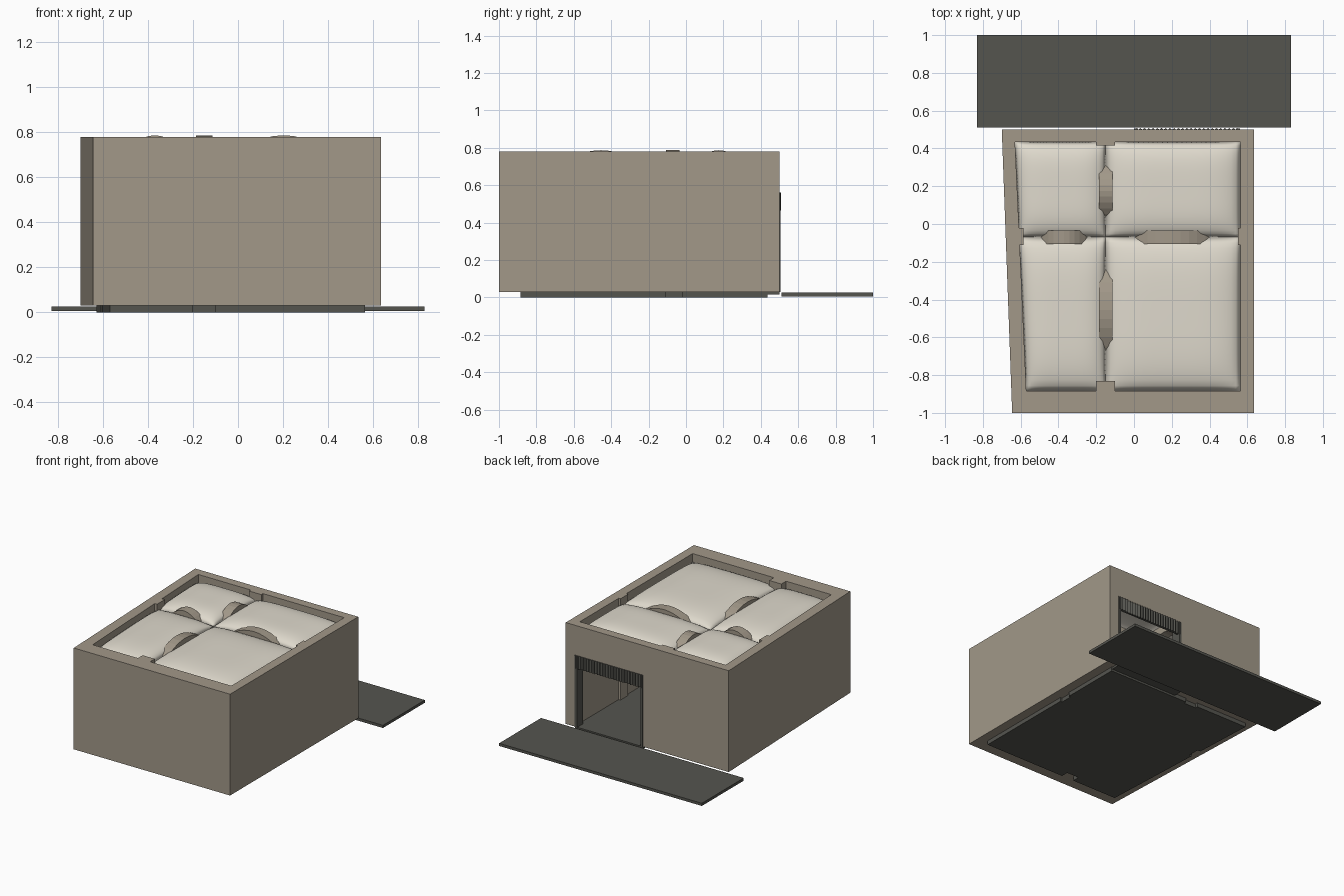
import bpy, bmesh
from mathutils import Vector

cube = bpy.data.objects.get("Cube")
if cube:
    bpy.data.objects.remove(cube, do_unlink=True)


def material(name, r, g, b):
    m = bpy.data.materials.new(name)
    m.use_nodes = True
    m.diffuse_color = (r, g, b, 1)
    m.node_tree.nodes["Principled BSDF"].inputs["Base Color"].default_value = (r, g, b, 1)
    return m


STONE = material("warm stone", 0.36, 0.315, 0.25)
PLASTER = material("cream plaster", 0.74, 0.70, 0.61)
SLATE = material("dark slate", 0.09, 0.09, 0.078)


def finish(name, bm, mat):
    bmesh.ops.recalc_face_normals(bm, faces=bm.faces)
    me = bpy.data.meshes.new(name)
    bm.to_mesh(me)
    bm.free()
    me.materials.append(mat)
    ob = bpy.data.objects.new(name, me)
    bpy.context.collection.objects.link(ob)
    return ob


def extrude(name, points, offset, mat):
    """Closed planar outline pushed along an offset vector."""
    bm = bmesh.new()
    face = bm.faces.new([bm.verts.new(p) for p in points])
    new = bmesh.ops.extrude_face_region(bm, geom=[face])["geom"]
    bmesh.ops.translate(bm, vec=offset, verts=[v for v in new if isinstance(v, bmesh.types.BMVert)])
    return finish(name, bm, mat)


def prism(name, outline, z0, z1, mat):
    return extrude(name, [(x, y, z0) for x, y in outline], (0, 0, z1 - z0), mat)


def box(name, x0, x1, y0, y1, z0, z1, mat):
    return prism(name, [(x0, y0), (x1, y0), (x1, y1), (x0, y1)], z0, z1, mat)


def cut(target, cutter):
    mod = target.modifiers.new("cut", "BOOLEAN")
    mod.operation, mod.solver, mod.object = "DIFFERENCE", "EXACT", cutter
    bpy.context.view_layer.objects.active = target
    bpy.ops.object.modifier_apply(modifier=mod.name)
    bpy.data.objects.remove(cutter, do_unlink=True)


# Plan: main axes of the four bays, and the inner room with its pilasters
CX, CY = -0.15, -0.07
BACK, FRONT, RIGHT = 0.435, -0.885, 0.565
BASE, TOP = 0.03, 0.78
outer = [(-0.645, -1), (0.635, -1), (0.635, 0.5), (-0.70, 0.5)]
inner = [(-0.57, FRONT), (-0.2, FRONT), (-0.2, -0.83), (-0.1, -0.83), (-0.1, FRONT),
         (RIGHT, FRONT), (RIGHT, -0.11), (0.55, -0.11), (0.55, -0.02), (RIGHT, -0.02),
         (RIGHT, BACK), (-0.1, BACK), (-0.1, 0.415), (-0.2, 0.415), (-0.2, BACK),
         (-0.63, BACK), (-0.609, -0.02), (-0.585, -0.02), (-0.585, -0.11), (-0.605, -0.11)]

# Walls with the doorway cut through the back
walls = prism("walls", outer, BASE, TOP, STONE)
cut(walls, prism("room_cutter", inner, -0.1, 0.9, STONE))
cut(walls, box("door_cutter", 0, 0.56, 0.4, 0.6, -0.1, 0.56, STONE))

# Floor and the paving outside the doorway
prism("floor", inner, 0, BASE, SLATE)
box("paving_slab", -0.83, 0.83, 0.51, 1, 0.005, 0.025, SLATE)

# Door frame and pleated shutter above the opening
for side, x in (("right", 0), ("left", 0.54)):
    box(side + "_door_jamb", x, x + 0.02, 0.435, 0.506, BASE, 0.56, SLATE)
box("door_sill", 0, 0.56, 0.43, 0.5, 0.015, BASE, SLATE)
PLEATS = 50
pleats = [(0.56 * i / PLEATS, 0.508 if i % 2 else 0.499) for i in range(PLEATS + 1)]
prism("shutter", pleats + [(0.56, 0.485), (0, 0.485)], 0.465, 0.56, SLATE)

# Central column
box("column", CX - 0.045, CX + 0.045, CY - 0.045, CY + 0.045, BASE, 0.7, STONE)


def rib(name, start, end):
    """Arched rib between two plan points, with a faceted back."""
    a, b = Vector((*start, 0)), Vector((*end, 0))
    side = (b - a).normalized().cross(Vector((0, 0, 1))) * 0.036
    ts = [i / 8 - 1 for i in range(17)]
    upper = [(t, max(0.787 - 0.22 * t * t, 0.69)) for t in ts]
    lower = [(t, 0.67 - 0.2 * t * t) for t in reversed(ts)]
    pts = [a.lerp(b, (t + 1) / 2) + Vector((0, 0, z)) - side for t, z in upper + lower]
    extrude(name, pts, side * 2, STONE)


rib("left_rib", (CX, CY), (0.555, CY))
rib("right_rib", (CX, CY), (-0.59, CY))
rib("back_rib", (CX, CY), (CX, 0.42))
rib("front_rib", (CX, CY), (CX, -0.84))


def swell(u):
    return max(0, 1 - u ** 4) ** 0.6


def vault(name, corners, n=28):
    """Pillow-shaped vault over a four-cornered bay."""
    a, b, c, d = [Vector(p) for p in corners]
    bm = bmesh.new()
    rows = []
    for j in range(n + 1):
        t = j / n
        rows.append([])
        for i in range(n + 1):
            s = i / n
            p = a.lerp(b, s).lerp(d.lerp(c, s), t)
            z = 0.718 + 0.06 * swell(2 * s - 1) * swell(2 * t - 1)
            rows[-1].append(bm.verts.new((p.x, p.y, z)))
    for j in range(n):
        for i in range(n):
            bm.faces.new((rows[j][i], rows[j][i + 1], rows[j + 1][i + 1], rows[j + 1][i]))
    ob = finish(name, bm, PLASTER)
    mod = ob.modifiers.new("shell", "SOLIDIFY")
    mod.thickness, mod.offset = 0.02, -1
    bpy.ops.object.select_all(action="DESELECT")
    ob.select_set(True)
    bpy.context.view_layer.objects.active = ob
    bpy.ops.object.shade_smooth_by_angle()


vault("front_left_vault", [(CX, FRONT), (RIGHT, FRONT), (RIGHT, CY), (CX, CY)])
vault("back_left_vault", [(CX, CY), (RIGHT, CY), (RIGHT, BACK), (CX, BACK)])
vault("front_right_vault", [(-0.57, FRONT), (CX, FRONT), (CX, CY), (-0.607, CY)])
vault("back_right_vault", [(-0.607, CY), (CX, CY), (CX, BACK), (-0.63, BACK)])
